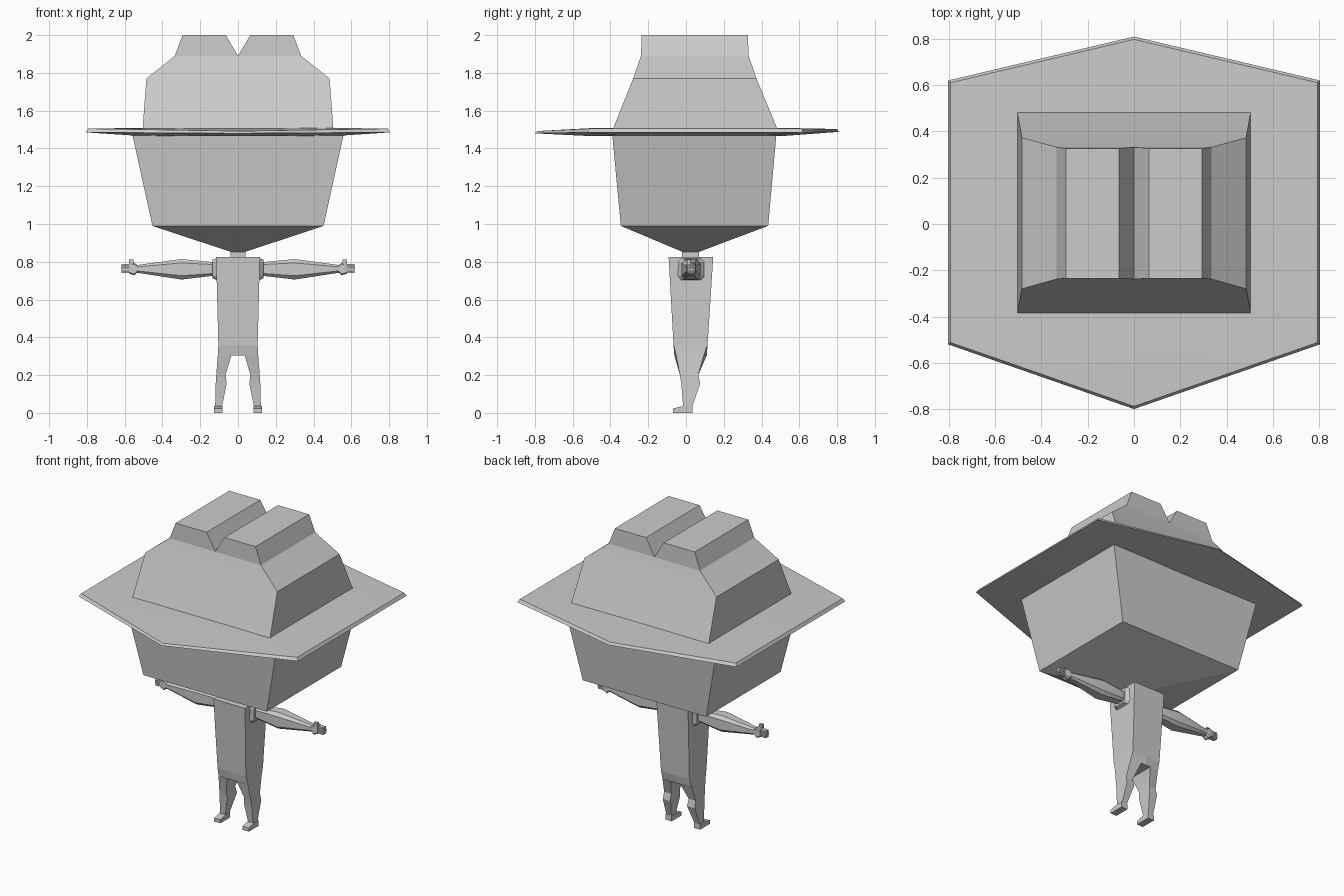
import bpy, bmesh, math

if "Cube" in bpy.data.objects:
    bpy.data.objects.remove(bpy.data.objects["Cube"])


def loft(name, rings, mirror=False, cap_start=True, cap_end=True, angle=30):
    """Skin a list of equal-length point rings, optionally mirrored across x."""
    bm = bmesh.new()
    vs = [[bm.verts.new(p) for p in r] for r in rings]
    n = len(rings[0])
    for a, b in zip(vs, vs[1:]):
        for i in range(n):
            j = (i + 1) % n
            bm.faces.new((a[i], a[j], b[j], b[i]))
    if cap_start:
        bm.faces.new(vs[0][::-1])
    if cap_end:
        bm.faces.new(vs[-1])
    bmesh.ops.recalc_face_normals(bm, faces=bm.faces)
    mesh = bpy.data.meshes.new(name)
    bm.to_mesh(mesh)
    bm.free()
    ob = bpy.data.objects.new(name, mesh)
    bpy.context.collection.objects.link(ob)
    bpy.ops.object.select_all(action='DESELECT')
    ob.select_set(True)
    bpy.context.view_layer.objects.active = ob
    bpy.ops.object.shade_smooth_by_angle(angle=math.radians(angle))
    if mirror:
        m = ob.modifiers.new("Mirror", 'MIRROR')
        m.use_mirror_merge = False
    return ob


def rect(x0, x1, y0, y1, z):
    return [(x0, y0, z), (x1, y0, z), (x1, y1, z), (x0, y1, z)]


def sym(hx, y0, y1, z):
    return rect(-hx, hx, y0, y1, z)


def section(x, y0, y1, z0, z1, c):
    """Chamfered rectangle across the arm at a given x."""
    return [(x, y0 + c, z0), (x, y1 - c, z0), (x, y1, z0 + c), (x, y1, z1 - c),
            (x, y1 - c, z1), (x, y0 + c, z1), (x, y0, z1 - c), (x, y0, z0 + c)]


def box(name, x0, x1, y0, y1, z0, z1):
    return loft(name, [rect(x0, x1, y0, y1, z0), rect(x0, x1, y0, y1, z1)], True)


# Hat crown with its two pinched ridges
loft("hat_crown", [sym(.505, -.388, .485, 1.5), sym(.485, -.28, .373, 1.77),
                   sym(.335, -.238, .332, 1.89)], cap_end=False)
loft("hat_ridge", [rect(0, .335, -.238, .332, 1.89),
                   rect(.065, .293, -.235, .327, 2.0)], True, cap_start=False)


# Hat brim: six-sided, thin at the rim and dipping underneath
def brim(s, front, side, back):
    k = s / .805
    return [(0, -.8 * k, front), (s, -.52 * k, side), (s, .62 * k, side),
            (0, .81 * k, back), (-s, .62 * k, side), (-s, -.52 * k, side)]


loft("hat_brim", [brim(.5, 1.465, 1.465, 1.465), brim(.805, 1.48, 1.485, 1.488),
                  brim(.793, 1.492, 1.505, 1.503), brim(.5, 1.508, 1.509, 1.509)])

# Head and neck
loft("head", [sym(.04, -.02, .07, .853), sym(.453, -.345, .435, .99),
              sym(.558, -.39, .478, 1.468)], angle=15)
loft("neck", [sym(.04, -.02, .07, .81), sym(.04, -.02, .07, .86)])

# Torso
loft("torso", [sym(.104, -.066, .114, .36), sym(.116, -.092, .144, .825)],
     cap_start=False)

# Legs, stepping out from the crotch to the knee and ankle
loft("leg", [
    rect(0, .104, -.066, .114, .36),
    [(0, -.062, .305), (.107, -.052, .305), (.107, .095, .305), (0, .11, .305)],
    [(.035, -.062, .305), (.107, -.052, .305), (.107, .095, .305), (.035, .11, .305)],
    rect(.066, .115, -.032, .065, .2),
    rect(.06, .118, -.025, .075, .155),
    rect(.085, .121, -.015, .033, .033)], True, cap_start=False)

# Feet
side = [(-.068, 0), (.034, 0), (.034, .036), (-.014, .036), (-.068, .024)]
loft("foot", [[(x, y, z) for y, z in side] for x in (.081, .127)], True)

# Shoulders and arms
loft("shoulder", [section(.105, -.05, .105, .7, .822, .02),
                  section(.134, -.022, .075, .712, .812, .015),
                  section(.134, -.01, .065, .725, .8, .012)], True)
loft("arm", [section(.12, -.008, .063, .727, .797, .012),
             section(.3, -.024, .077, .706, .814, .02),
             section(.535, .005, .05, .742, .783, .01)], True)

# Hands: flared palm, thumb up, stacked fingers
loft("palm", [section(.53, .006, .049, .745, .782, .008),
              section(.55, .002, .053, .728, .795, .008),
              section(.577, .008, .047, .738, .792, .006)], True)
box("thumb", .553, .577, .005, .025, .785, .812)
for i in range(4):
    z = .741 + i * .0125
    box(f"finger_{i + 1}", .573, .622 - .004 * abs(i - 1.5), .014, .042, z, z + .010)
